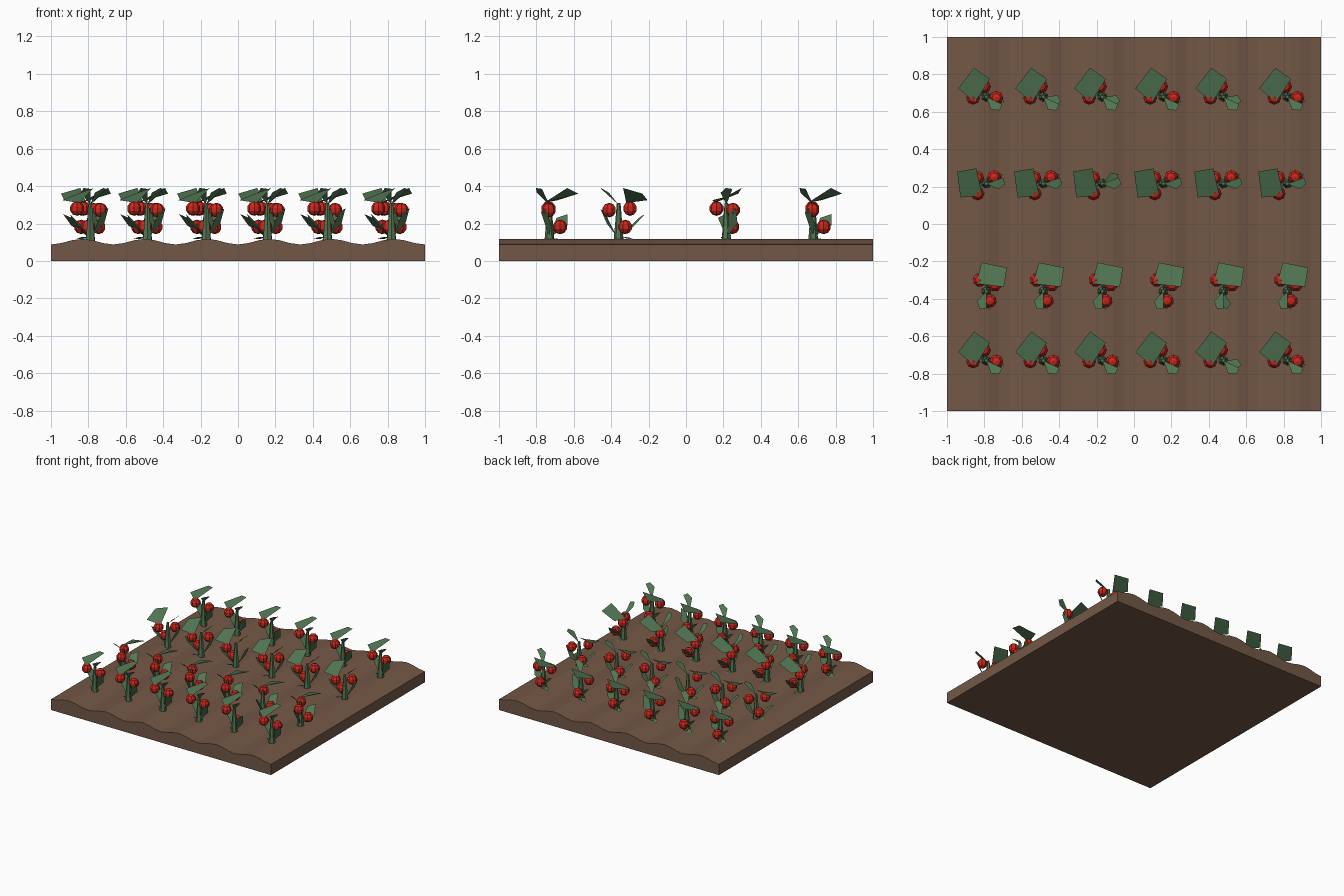
import bpy, bmesh, math
from mathutils import Matrix, Vector

cube = bpy.data.objects.get("Cube")
if cube:
    bpy.data.objects.remove(cube)


def material(name, rgb):
    m = bpy.data.materials.new(name)
    m.use_nodes = True
    m.diffuse_color = (*rgb, 1)
    m.node_tree.nodes["Principled BSDF"].inputs["Base Color"].default_value = (*rgb, 1)
    return m


soil = material("soil brown", (0.17, 0.097, 0.062))
green = material("leaf green", (0.085, 0.185, 0.088))
red = material("fruit red", (0.6, 0.02, 0.012))


def mesh_from(bm, name, mat):
    me = bpy.data.meshes.new(name)
    bm.to_mesh(me)
    bm.free()
    me.materials.append(mat)
    return me


def place(me, name, loc, angle=0):
    ob = bpy.data.objects.new(name, me)
    ob.location = loc
    ob.rotation_euler.z = angle
    bpy.context.collection.objects.link(ob)


# Soil bed: a ridged profile extruded from front to back
bm = bmesh.new()
steps = 36
profile = [(1, 0), (-1, 0)]
for i in range(steps + 1):
    x = -1 + 2 * i / steps
    profile.append((x, 0.103 - 0.015 * math.cos(6 * math.pi * (x + 1))))
end = bm.faces.new([bm.verts.new((x, -1, z)) for x, z in profile])
ext = bmesh.ops.extrude_face_region(bm, geom=[end])
bmesh.ops.translate(bm, vec=(0, 2, 0),
                    verts=[v for v in ext["geom"] if isinstance(v, bmesh.types.BMVert)])
bmesh.ops.recalc_face_normals(bm, faces=bm.faces)
place(mesh_from(bm, "soil_bed", soil), "soil_bed", (0, 0, 0))

# Foliage: tapered stem and flat leaves
bm = bmesh.new()
bmesh.ops.create_cone(bm, cap_ends=True, segments=6, radius1=0.028, radius2=0.01,
                      depth=0.22, matrix=Matrix.Translation((0, 0, 0.2)))


def leaf(points):
    bm.faces.new([bm.verts.new(p) for p in points])


def kite_leaf(angle, base, tip, half_width, lean):
    # base and tip are (radius, height); lean lifts one side of the blade
    turn = Matrix.Rotation(math.radians(angle), 3, 'Z')
    r, z = (base[0] + 2 * tip[0]) / 3, (base[1] + 2 * tip[1]) / 3
    pts = [(base[0], 0, base[1]), (r, -half_width, z - lean),
           (tip[0], 0, tip[1]), (r, half_width, z + lean)]
    leaf([turn @ Vector(p) for p in pts])


# broad top leaf
leaf([(-0.06, -0.03, 0.31), (0.02, 0.095, 0.39), (-0.065, 0.155, 0.36), (-0.15, 0.045, 0.325)])
# narrow top leaf
leaf([(0, 0, 0.3), (0.025, -0.068, 0.365), (0.07, -0.073, 0.39), (0.085, -0.04, 0.385)])
# lower leaves and a small one at the base
kite_leaf(138, (0.01, 0.13), (0.145, 0.25), 0.04, 0.02)
kite_leaf(-15, (0.01, 0.13), (0.1, 0.28), 0.028, -0.03)
kite_leaf(150, (0.01, 0.13), (0.075, 0.118), 0.02, 0.004)
foliage = mesh_from(bm, "foliage", green)

# Fruit: faceted low-poly ball
bm = bmesh.new()
bmesh.ops.create_uvsphere(bm, u_segments=8, v_segments=5, radius=0.039)
fruit = mesh_from(bm, "fruit", red)
fruit_spots = [Vector((-0.07, -0.005, 0.28)), Vector((-0.012, 0.056, 0.182)),
               Vector((0.054, -0.005, 0.272))]

# Rows of plants: y position, turn, and the columns lacking the third fruit
columns = [-0.79, -0.485, -0.17, 0.157, 0.478, 0.82]
rows = [(0.68, 0, (1, 2, 4)), (0.216, 45, (2,)), (-0.36, -64, (4,)), (-0.73, 0, (4,))]
for y, degrees, bare in rows:
    angle = math.radians(degrees)
    turn = Matrix.Rotation(angle, 3, 'Z')
    for c, x in enumerate(columns):
        place(foliage, "plant_foliage", (x, y, 0), angle)
        for n, spot in enumerate(fruit_spots):
            if n < 2 or c not in bare:
                place(fruit, "plant_fruit", turn @ spot + Vector((x, y, 0)), angle)
